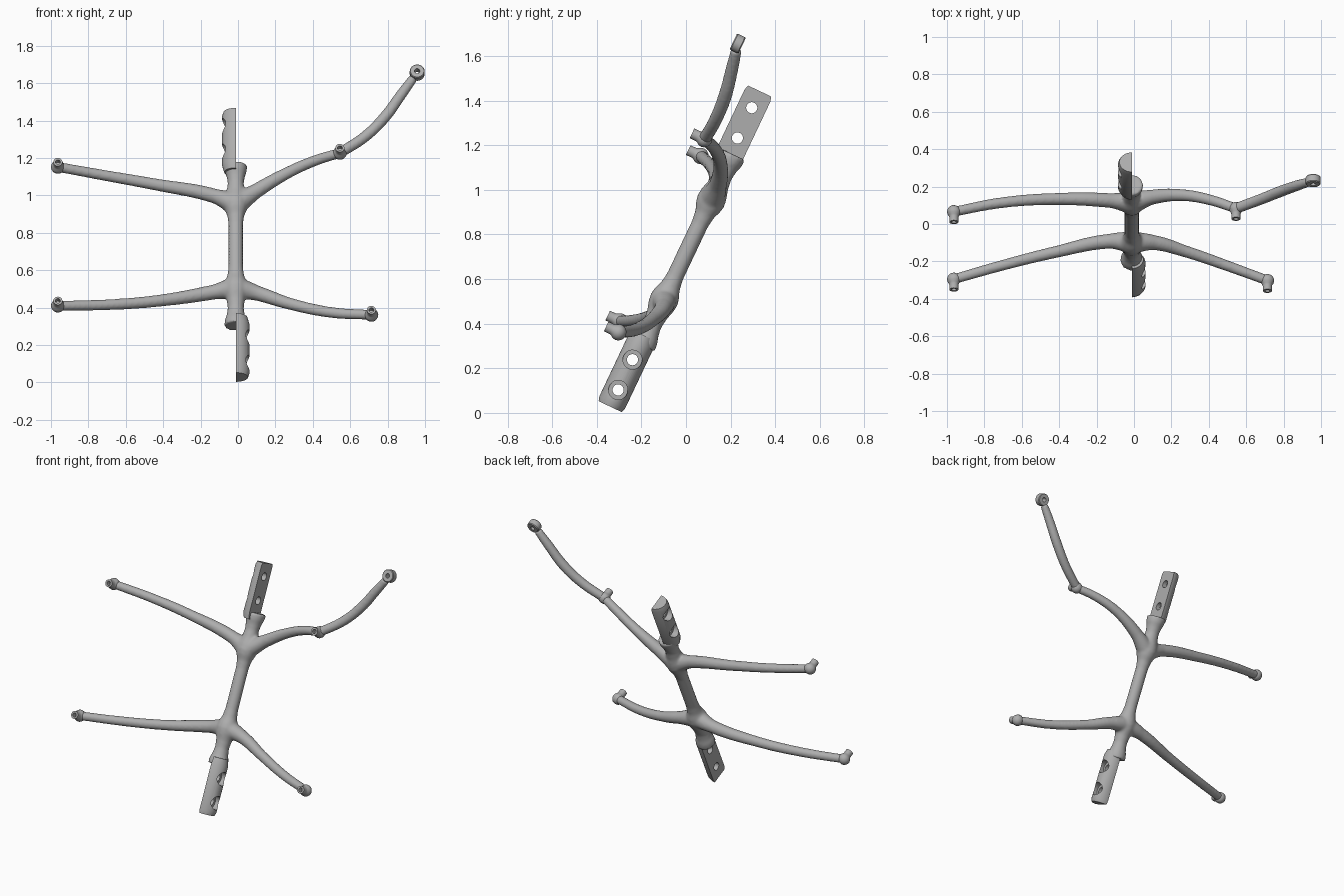
import bpy, bmesh, math
from mathutils import Matrix, Vector

if "Cube" in bpy.data.objects:
    bpy.data.objects.remove(bpy.data.objects["Cube"])

# One plain metal grey
metal = bpy.data.materials.new("satin grey")
metal.use_nodes = True
GREY = (0.42, 0.42, 0.42, 1)
metal.diffuse_color = GREY
metal.node_tree.nodes["Principled BSDF"].inputs["Base Color"].default_value = GREY

# Tilted frame of the spine: local x across, local y its thickness, local z along it
U = Vector((0, 0.428, 0.904)).normalized()
V = Vector((0, U.z, -U.y))
FRAME = Matrix.Translation((-0.012, 0.007, 0.73)) @ Matrix(
    ((1, 0, 0), (0, V.y, U.y), (0, V.z, U.z))).to_4x4()


def select(objs):
    bpy.ops.object.select_all(action='DESELECT')
    for o in objs:
        o.select_set(True)
    bpy.context.view_layer.objects.active = objs[0]


def finish(obj, angle=35):
    obj.data.materials.clear()
    obj.data.materials.append(metal)
    select([obj])
    bpy.ops.object.shade_smooth_by_angle(angle=math.radians(angle))


def add(name, bm, matrix):
    bmesh.ops.recalc_face_normals(bm, faces=bm.faces)
    bm.transform(matrix)
    me = bpy.data.meshes.new(name)
    bm.to_mesh(me)
    bm.free()
    obj = bpy.data.objects.new(name, me)
    bpy.context.collection.objects.link(obj)
    return obj


def apply(obj, kind, **settings):
    mod = obj.modifiers.new(kind.title(), kind)
    for key, value in settings.items():
        setattr(mod, key, value)
    select([obj])
    bpy.ops.object.modifier_apply(modifier=mod.name)


def tube(name, pts, radii, kind='BEZIER'):
    cu = bpy.data.curves.new(name, 'CURVE')
    cu.dimensions = '3D'
    cu.bevel_depth = 1
    cu.bevel_resolution = 6
    cu.resolution_u = 10
    cu.use_fill_caps = True
    sp = cu.splines.new(kind)
    knots = sp.bezier_points if kind == 'BEZIER' else sp.points
    knots.add(len(pts) - 1)
    for k, p, r in zip(knots, pts, radii):
        k.radius = r
        if kind == 'BEZIER':
            k.co = p
            k.handle_left_type = k.handle_right_type = 'AUTO'
        else:
            k.co = (*p, 1)
    obj = bpy.data.objects.new(name, cu)
    bpy.context.collection.objects.link(obj)
    return obj


def lathe(name, profile, centre, axis, closed=False):
    bm = bmesh.new()
    vs = [bm.verts.new((r, 0, h)) for r, h in profile]
    for a, b in zip(vs, vs[1:] + (vs[:1] if closed else [])):
        bm.edges.new((a, b))
    bmesh.ops.spin(bm, geom=bm.verts[:] + bm.edges[:], cent=(0, 0, 0), axis=(0, 0, 1),
                   angle=math.tau, steps=32, use_duplicate=False)
    bmesh.ops.remove_doubles(bm, verts=bm.verts, dist=1e-5)
    turn = axis.to_track_quat('Z', 'Y').to_matrix().to_4x4()
    finish(add(name, bm, Matrix.Translation(centre) @ turn))


# Spine: a rod that swells at two hubs and flares into the stubs
half = [(0, .039), (.13, .039), (.18, .046), (.215, .06), (.245, .066), (.28, .061),
        (.32, .049), (.37, .043), (.41, .049), (.44, .059), (.475, .062)]
profile = [(-t, r) for t, r in half[:0:-1]] + half
spine = tube("spine", [FRAME @ Vector((0, 0, t)) for t, r in profile],
             [r for t, r in profile], 'POLY')

# Arms: curved rods from the hubs to the mounting bosses
UP, LOW = (-.012, .112, .951), (-.012, -.098, .508)
TAPER = (.06, .04, .032, .029, .027)
arms = [
    tube("upper_right_arm", [UP, (-.12, .125, .995), (-.45, .133, 1.06),
                             (-.72, .112, 1.108), (-.963, .066, 1.152)], TAPER),
    tube("lower_right_arm", [LOW, (-.13, -.092, .483), (-.42, -.15, .437),
                             (-.7, -.22, .415), (-.963, -.295, .41)], TAPER),
    tube("lower_left_arm", [LOW, (.11, -.1, .475), (.28, -.148, .42),
                            (.5, -.224, .374), (.713, -.302, .361)], TAPER),
    tube("upper_left_arm", [UP, (.1, .144, 1.025), (.26, .154, 1.118),
                            (.41, .128, 1.185), (.545, .083, 1.227)], TAPER),
    tube("outer_arm", [(.545, .083, 1.227), (.68, .133, 1.315), (.786, .175, 1.42),
                       (.877, .207, 1.545), (.938, .226, 1.628)],
         (.029, .03, .031, .029, .025)),
]

# Fuse the rods into one body with soft fillets
select([spine] + arms)
bpy.ops.object.convert(target='MESH')
body = bpy.context.view_layer.objects.active
body.name = "frame_body"
bpy.ops.object.join()
apply(body, 'REMESH', mode='VOXEL', voxel_size=.008)
apply(body, 'SMOOTH', factor=.5, iterations=8)
finish(body, 50)

# Half-round joining tabs: one each end, turned to opposite sides
for name, side in (("upper_tab", 1), ("lower_tab", -1)):
    bm = bmesh.new()
    rings = []
    for t, k in ((.43, .85), (.47, 1), (.76, 1), (.783, .9)):
        arc = [math.pi * i / 24 for i in range(25)]
        rings.append([bm.verts.new((-side * .073 * k * math.sin(a),
                                    .064 * k * math.cos(a) - .013, side * t)) for a in arc])
    n = len(rings[0])
    for a, b in zip(rings, rings[1:]):
        for i in range(n):
            j = (i + 1) % n
            bm.faces.new((a[i], a[j], b[j], b[i]))
    bm.faces.new(rings[0])
    bm.faces.new(rings[-1])
    tab = add(name, bm, FRAME)
    # Bolt holes with wide counterbores on the round side
    for t in (.55, .70):
        for radius, near, far in ((.025, -.05, .15), (.043, .03, .15)):
            bm = bmesh.new()
            bmesh.ops.create_cone(bm, cap_ends=True, segments=32, radius1=radius,
                                  radius2=radius, depth=far - near)
            place = Matrix.Translation((-side * (near + far) / 2, -.013, side * t))
            cutter = add("hole_cutter", bm, FRAME @ place @ Matrix.Rotation(math.pi / 2, 4, 'Y'))
            cutter.hide_render = True
            apply(tab, 'BOOLEAN', operation='DIFFERENCE', solver='EXACT', object=cutter)
            bpy.data.objects.remove(cutter)
    finish(tab)

# Rounded bosses with a hollow pin facing forward
BOSS = [(0, -.035), (.014, -.032), (.026, -.025), (.034, -.013), (.037, 0), (.034, .014),
        (.027, .024), (.024, .034), (.024, .062), (.013, .062), (.013, .03), (0, .03)]
for name, centre in (("upper_right_boss", (-.963, .066, 1.152)),
                     ("lower_right_boss", (-.963, -.295, .41)),
                     ("lower_left_boss", (.713, -.302, .361)),
                     ("elbow_boss", (.545, .083, 1.227))):
    lathe(name, BOSS, centre, -V)

# Eyelet at the tip of the long arm
lathe("tip_eyelet", [(.014, -.022), (.036, -.022), (.04, -.017), (.04, .017),
                     (.036, .022), (.014, .022)], (.958, .232, 1.656), -V, closed=True)
